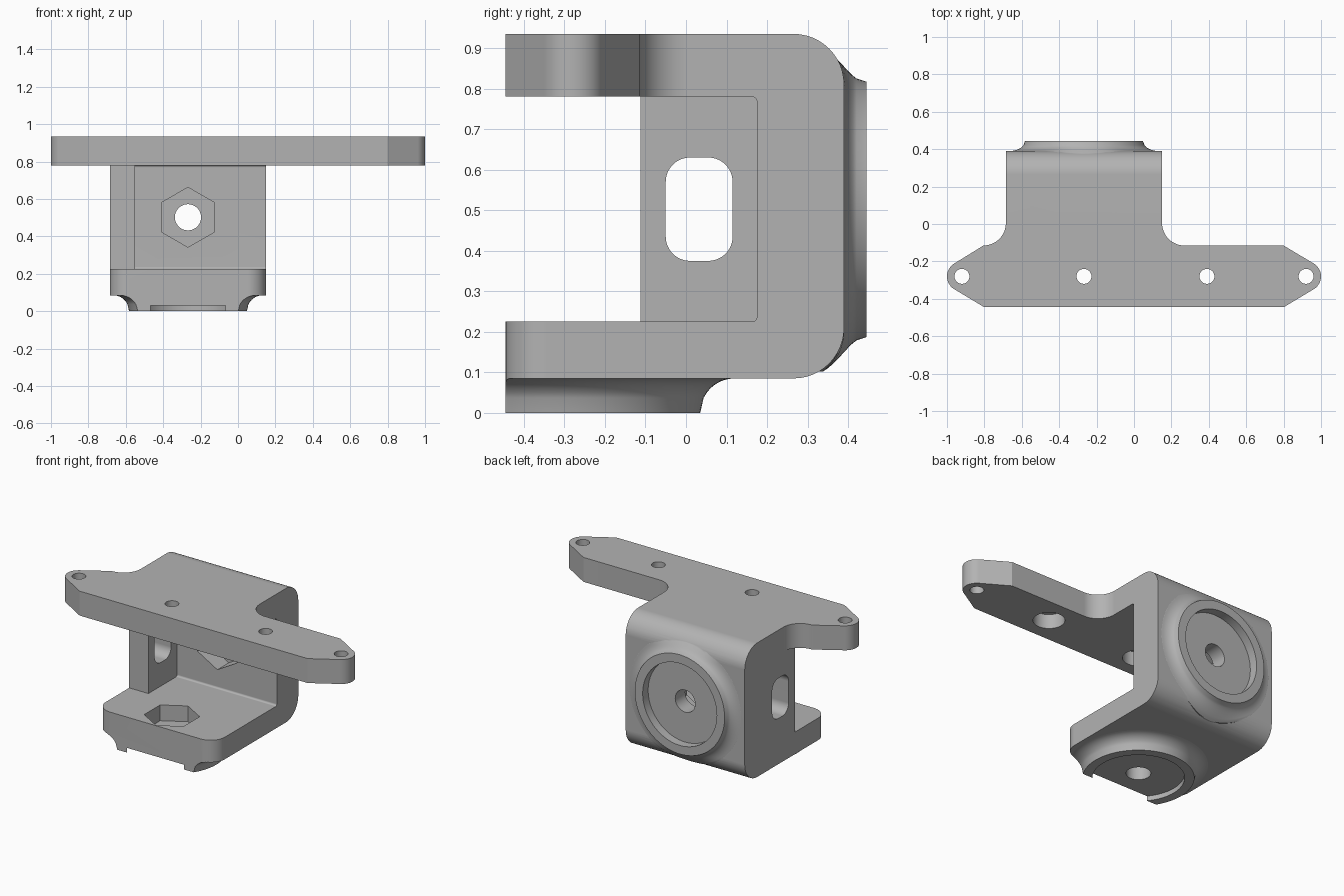
import bpy, bmesh, math
from mathutils import Vector

old = bpy.data.objects.get("Cube")
if old:
    bpy.data.objects.remove(old, do_unlink=True)

grey = bpy.data.materials.new("plain_grey")
grey.use_nodes = True
colour = (0.45, 0.45, 0.45, 1)
grey.diffuse_color = colour
grey.node_tree.nodes["Principled BSDF"].inputs["Base Color"].default_value = colour

# Main dimensions
X0, X1 = -0.685, 0.15
CX = (X0 + X1) / 2
FRONT, BACK = -0.445, 0.39
LOW, TOP = 0.085, 0.935
ROUND = 0.125
HOLE_Y, HOLE_Z = -0.28, 0.502


def finish(name, bm):
    bmesh.ops.recalc_face_normals(bm, faces=bm.faces)
    mesh = bpy.data.meshes.new(name)
    bm.to_mesh(mesh)
    bm.free()
    mesh.materials.append(grey)
    obj = bpy.data.objects.new(name, mesh)
    bpy.context.collection.objects.link(obj)
    return obj


def prism(name, points, axis, a, b):
    """Extrude a 2D outline along an axis from a to b."""
    place = {"x": lambda u, v, w: (w, u, v),
             "y": lambda u, v, w: (u, w, v),
             "z": lambda u, v, w: (u, v, w)}[axis]
    bm = bmesh.new()
    face = bm.faces.new([bm.verts.new(place(u, v, a)) for u, v in points])
    ext = bmesh.ops.extrude_face_region(bm, geom=[face])
    verts = [g for g in ext["geom"] if isinstance(g, bmesh.types.BMVert)]
    bmesh.ops.translate(bm, verts=verts, vec=Vector(place(0, 0, b - a)))
    return finish(name, bm)


def arc(cx, cy, r, start, end, n=12):
    angles = [math.radians(start + (end - start) * i / n) for i in range(n + 1)]
    return [(cx + r * math.cos(t), cy + r * math.sin(t)) for t in angles]


def circle(cx, cy, r, n=48, turn=0):
    return arc(cx, cy, r, turn, turn + 360, n)[:-1]


def rounded(x0, x1, y0, y1, r):
    return (arc(x0 + r, y0 + r, r, 180, 270) + arc(x1 - r, y0 + r, r, 270, 360)
            + arc(x1 - r, y1 - r, r, 0, 90) + arc(x0 + r, y1 - r, r, 90, 180))


def combine(target, tool, operation):
    mod = target.modifiers.new("join", "BOOLEAN")
    mod.operation, mod.object, mod.solver = operation, tool, "EXACT"
    bpy.context.view_layer.objects.active = target
    bpy.ops.object.modifier_apply(modifier=mod.name)
    bpy.data.objects.remove(tool, do_unlink=True)


def boss(name, place, base, rim, root, segments=96, steps=10):
    """Round boss whose concave skirt blends into the surface base(v)."""
    bm = bmesh.new()
    rings = []
    for k in range(steps + 2):
        t = min(k / steps, 1)
        r = 0.315 + 0.085 * t
        ring = []
        for u, v in circle(0, 0, r, segments):
            ground = base(v)
            w = ground + (rim - ground) * (1 - math.sqrt(1 - (1 - t) ** 2))
            if t == 1:
                w += (root - ground) * 0.04
            ring.append(bm.verts.new(place(u, v, root if k > steps else w)))
        rings.append(ring)
    for a, b in zip(rings, rings[1:]):
        for i in range(segments):
            j = (i + 1) % segments
            bm.faces.new((a[i], a[j], b[j], b[i]))
    bm.faces.new(rings[0])
    bm.faces.new(rings[-1])
    return finish(name, bm)


def back_surface(v):
    over = abs(v) - ((TOP - LOW) / 2 - ROUND)
    return BACK if over <= 0 else BACK - ROUND + math.sqrt(ROUND ** 2 - over ** 2)


# C-shaped body seen from the side
inner = 0.175
side = [(FRONT, LOW)]
side += arc(BACK - ROUND, LOW + ROUND, ROUND, -90, 0)
side += arc(BACK - ROUND, TOP - ROUND, ROUND, 0, 90)
side += [(FRONT, TOP), (FRONT, 0.78)]
side += arc(inner - 0.012, 0.78 - 0.012, 0.012, 90, 0, 4)
side += arc(inner - 0.012, 0.225 + 0.012, 0.012, 0, -90, 4)
side += [(FRONT, 0.225)]
body = prism("bracket_body", side, "x", X0, X1)

# Bosses under the floor and behind the back wall
combine(body, boss("floor_boss", lambda u, v, w: (CX + u, HOLE_Y + v, w),
                   lambda v: LOW, 0, 0.15), "UNION")
combine(body, boss("back_boss", lambda u, v, w: (CX + u, w, HOLE_Z + v),
                   back_surface, 0.445, 0.28), "UNION")

# Trim to the plan outline with rounded front corners
corner = 0.1
plan = arc(X0 + corner, FRONT + corner, corner, 180, 270)
plan += arc(X1 - corner, FRONT + corner, corner, 270, 360)
plan += [(X1, 0.6), (X0, 0.6)]
combine(body, prism("plan_trim", plan, "z", -0.2, 1.2), "INTERSECT")

# Side wall
wall = [(-0.112, 0.2), (0.25, 0.2), (0.25, 0.8), (-0.112, 0.8)]
combine(body, prism("side_wall", wall, "x", X0, -0.55), "UNION")

# Winged top plate
f, shoulder, tip = 0.12, -0.115, 0.92
right = [(0.8, FRONT)] + arc(tip, HOLE_Y, 0.08, -59, 59) + [(0.8, shoulder)]
left = [(-x, y) for x, y in reversed(right)]
wing = right + arc(X1 + f, shoulder + f, f, 270, 180) + [(X1, 0.15), (X0, 0.15)]
wing += arc(X0 - f, shoulder + f, f, 0, -90) + left[1:]
combine(body, prism("top_plate", wing, "z", 0.78, TOP), "UNION")

# Holes: outline, axis, start, end
cuts = [
    (circle(CX, HOLE_Y, 0.26, 72), "z", -0.1, 0.03),
    (circle(CX, HOLE_Y, 0.07), "z", -0.1, 0.4),
    (circle(CX, HOLE_Y, 0.16, 6, 30), "z", 0.125, 0.4),
    (circle(CX, HOLE_Z, 0.26, 72), "y", 0.39, 0.6),
    (circle(CX, HOLE_Z, 0.07), "y", 0, 0.6),
    (circle(CX, HOLE_Z, 0.16, 6, 30), "y", 0, 0.29),
    (rounded(-0.05, 0.115, 0.375, 0.63, 0.06), "x", -0.8, -0.45),
]
for x in (-tip, CX, 0.39, tip):
    cuts.append((circle(x, HOLE_Y, 0.04, 32), "z", 0.7, 1.1))
for x in (CX, 0.39):
    cuts.append((circle(x, HOLE_Y, 0.09), "z", 0.7, 0.87))
for outline, axis, a, b in cuts:
    combine(body, prism("cutter", outline, axis, a, b), "DIFFERENCE")

# Smooth curved faces, keep edges crisp
for o in bpy.context.selected_objects:
    o.select_set(False)
body.select_set(True)
bpy.context.view_layer.objects.active = body
bpy.ops.object.shade_smooth_by_angle(angle=math.radians(25))
weighted = body.modifiers.new("even_shading", "WEIGHTED_NORMAL")
weighted.keep_sharp = True
